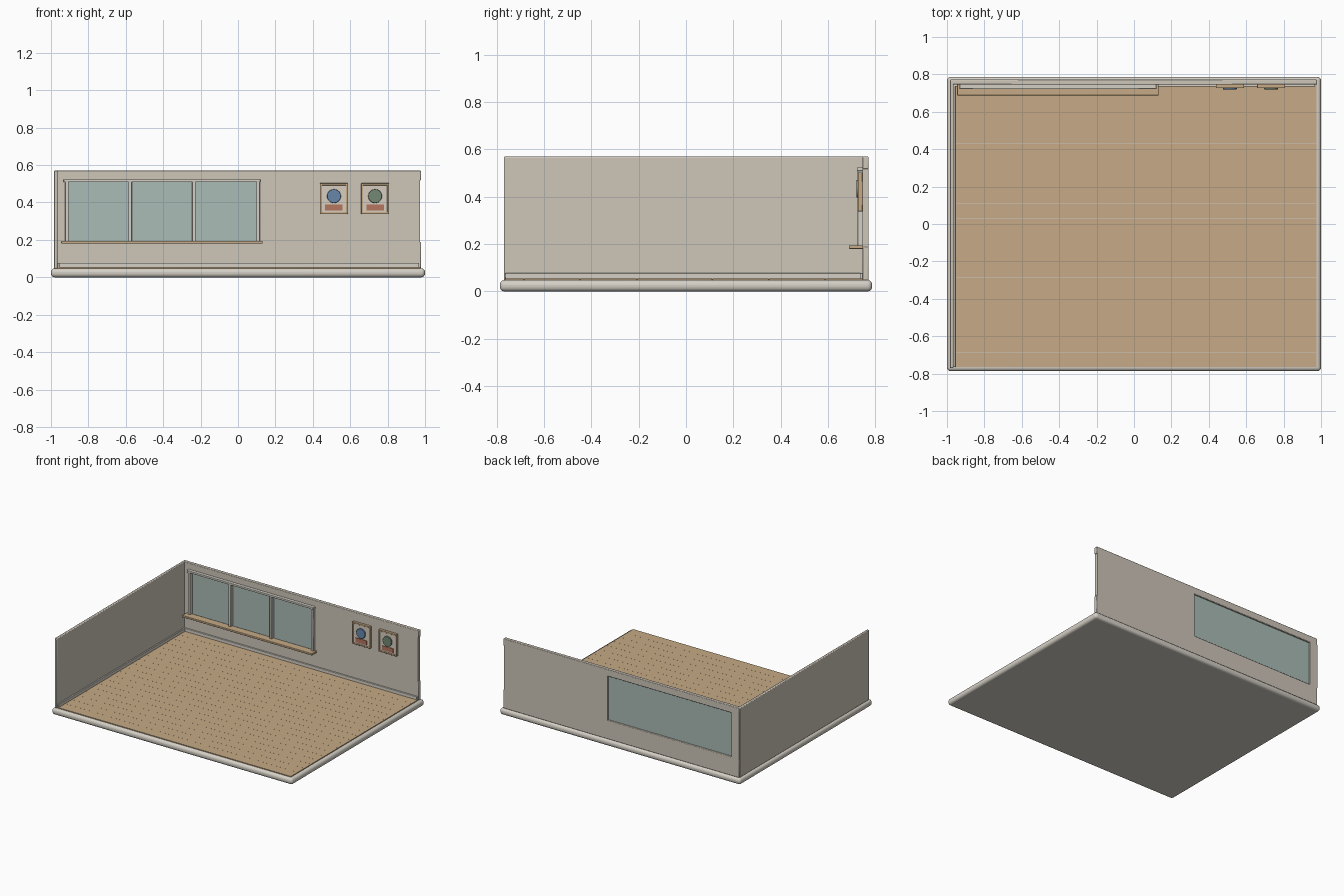
import bpy, math

if "Cube" in bpy.data.objects:
    bpy.data.objects.remove(bpy.data.objects["Cube"])

def mat(name, rgb):
    m = bpy.data.materials.new(name)
    m.diffuse_color = (*[c ** 2.2 for c in rgb], 1)
    m.use_nodes = True
    m.node_tree.nodes["Principled BSDF"].inputs["Base Color"].default_value = m.diffuse_color
    return m

PLASTER = mat("plaster", (0.80, 0.77, 0.72))
TRIM = mat("trim", (0.83, 0.81, 0.77))
WOOD = mat("wood", (0.77, 0.66, 0.52))
GLASS = mat("glass", (0.66, 0.73, 0.71))
BLUE = mat("blue", (0.40, 0.52, 0.66))
GREEN = mat("green", (0.45, 0.53, 0.46))
RUST = mat("rust", (0.70, 0.46, 0.37))
PAPER = mat("paper", (0.84, 0.80, 0.74))

def finish(ob, name, material, bevel=0, segments=2):
    ob.name = name
    ob.data.materials.append(material)
    if bevel:
        b = ob.modifiers.new("bevel", 'BEVEL')
        b.width, b.segments = bevel, segments
        bpy.ops.object.shade_smooth_by_angle(angle=math.radians(35))
    return ob

def box(name, x, y, z, material, bevel=0, segments=2):
    """Box from (min, max) ranges on each axis."""
    bpy.ops.mesh.primitive_cube_add(size=1, location=[(a + b) / 2 for a, b in (x, y, z)])
    ob = bpy.context.object
    ob.scale = [b - a for a, b in (x, y, z)]
    bpy.ops.object.transform_apply(location=False, rotation=False, scale=True)
    return finish(ob, name, material, bevel, segments)

# Rounded plinth
box("base_slab", (-1, 1), (-0.787, 0.787), (0, 0.048), TRIM, 0.02, 4)

# Floor boards laid along x
ROWS, Y0, Y1 = 19, -0.765, 0.748
step = (Y1 - Y0) / ROWS
for i in range(ROWS):
    y = Y0 + i * step
    box(f"floor_board_{i}", (-0.967, 0.975), (y, y + step - 0.0006), (0.046, 0.054), WOOD)

# Left wall, and back wall in four pieces around the window opening
T = (0.745, 0.772)
box("left_wall", (-0.985, -0.965), (-0.77, 0.77), (0.047, 0.57), PLASTER, 0.005)
box("back_wall_lower", (-0.982, 0.978), T, (0.047, 0.188), PLASTER, 0.004)
box("back_wall_upper", (-0.982, 0.978), T, (0.518, 0.57), PLASTER, 0.004)
box("back_wall_left", (-0.982, -0.917), T, (0.184, 0.522), PLASTER)
box("back_wall_right", (0.11, 0.972), T, (0.184, 0.522), PLASTER)

# Skirting boards
box("back_skirting", (-0.967, 0.968), (0.735, 0.747), (0.05, 0.077), TRIM, 0.002)
box("left_skirting", (-0.967, -0.955), (-0.765, 0.745), (0.05, 0.077), TRIM, 0.002)

# Window
box("window_glass", (-0.92, 0.113), (0.752, 0.760), (0.185, 0.521), GLASS)
F = (0.725, 0.753)
for i, x in enumerate((-0.915, -0.577, -0.236, 0.108)):
    box(f"window_post_{i}", (x - 0.009, x + 0.009), F, (0.19, 0.518), TRIM, 0.002)
box("window_head", (-0.932, 0.12), (0.722, 0.748), (0.509, 0.524), TRIM, 0.002)
box("window_sill", (-0.945, 0.132), (0.688, 0.748), (0.180, 0.195), WOOD, 0.003)

# Two framed pictures
for tag, cx, colour in (("left", 0.513, BLUE), ("right", 0.733, GREEN)):
    hw, z0, z1, b = 0.075, 0.338, 0.503, 0.011
    fy = (0.726, 0.746)
    for side in (-1, 1):
        xs = sorted((cx + side * hw, cx + side * (hw - b)))
        box(f"{tag}_frame_side_{side}", xs, fy, (z0, z1), WOOD, 0.002)
    box(f"{tag}_frame_bottom", (cx - hw, cx + hw), fy, (z0, z0 + b), WOOD, 0.002)
    box(f"{tag}_frame_top", (cx - hw, cx + hw), fy, (z1 - b, z1), WOOD, 0.002)
    box(f"{tag}_picture_paper", (cx - hw + b, cx + hw - b), (0.730, 0.746), (z0 + b, z1 - b), PAPER)
    box(f"{tag}_picture_band", (cx - 0.047, cx + 0.047), (0.726, 0.732), (0.358, 0.390), RUST)
    bpy.ops.mesh.primitive_cylinder_add(vertices=32, radius=0.037, depth=0.012,
                                        location=(cx, 0.726, 0.434), rotation=(math.pi / 2, 0, 0))
    finish(bpy.context.object, f"{tag}_picture_disc", colour, 0.002)
